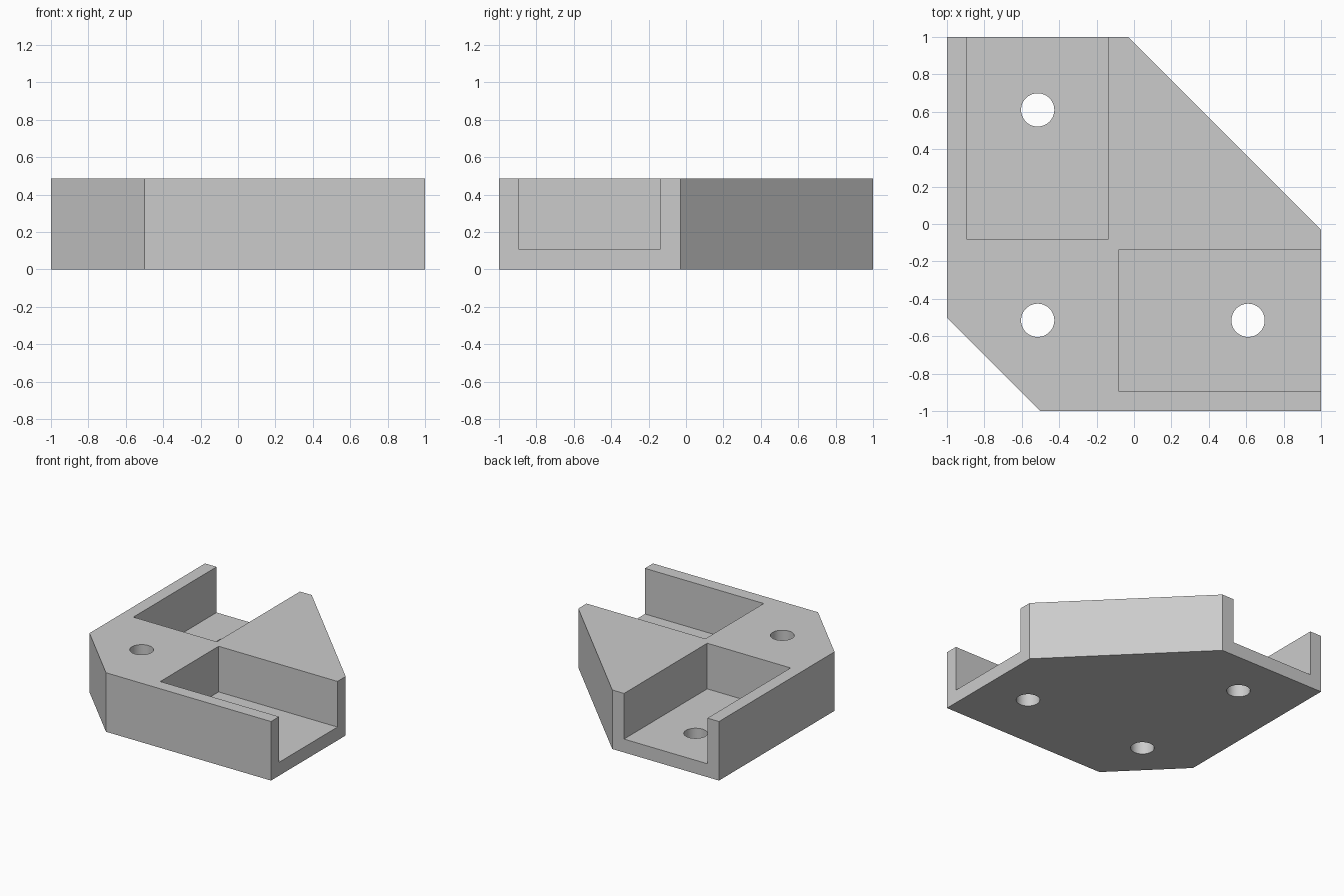
import bpy, bmesh, math

if "Cube" in bpy.data.objects:
    bpy.data.objects.remove(bpy.data.objects["Cube"])

HEIGHT, FLOOR = 0.485, 0.11

grey = bpy.data.materials.new("light grey")
grey.diffuse_color = (0.6, 0.6, 0.6, 1)
grey.use_nodes = True
grey.node_tree.nodes["Principled BSDF"].inputs["Base Color"].default_value = grey.diffuse_color


def prism(name, outline, z0, z1):
    """Extrude a counter-clockwise outline from z0 to z1."""
    bm = bmesh.new()
    base = bm.faces.new([bm.verts.new((x, y, z0)) for x, y in outline])
    top = bmesh.ops.extrude_face_region(bm, geom=[base])["geom"]
    bmesh.ops.translate(bm, vec=(0, 0, z1 - z0),
                        verts=[v for v in top if isinstance(v, bmesh.types.BMVert)])
    bmesh.ops.recalc_face_normals(bm, faces=bm.faces)
    mesh = bpy.data.meshes.new(name)
    bm.to_mesh(mesh)
    bm.free()
    mesh.materials.append(grey)
    obj = bpy.data.objects.new(name, mesh)
    bpy.context.collection.objects.link(obj)
    return obj


def rect(x0, x1, y0, y1):
    return [(x0, y0), (x1, y0), (x1, y1), (x0, y1)]


def circle(cx, cy, r, n=48):
    return [(cx + r * math.cos(2 * math.pi * i / n),
             cy + r * math.sin(2 * math.pi * i / n)) for i in range(n)]


# Corner bracket body
bracket = prism("corner_bracket", [(-1, 1), (-1, -0.5), (-0.5, -1), (1, -1),
                                   (1, -0.03), (-0.03, 1)], 0, HEIGHT)

# Two open-ended beam sockets, mirrored across the diagonal
cutters = [prism("socket_cutter", rect(-0.895, -0.137, -0.08, 1.2), FLOOR, 1),
           prism("socket_cutter", rect(-0.08, 1.2, -0.895, -0.137), FLOOR, 1)]

# Screw holes
for x, y in [(-0.515, 0.61), (-0.515, -0.515), (0.61, -0.515)]:
    cutters.append(prism("hole_cutter", circle(x, y, 0.089), -0.5, 1))

# Cut everything out of the body
bpy.context.view_layer.objects.active = bracket
bracket.select_set(True)
for c in cutters:
    mod = bracket.modifiers.new("cut", "BOOLEAN")
    mod.operation = "DIFFERENCE"
    mod.solver = "EXACT"
    mod.object = c
    bpy.ops.object.modifier_apply(modifier=mod.name)
    bpy.data.objects.remove(c)

bpy.ops.object.shade_smooth_by_angle(angle=math.radians(30))
